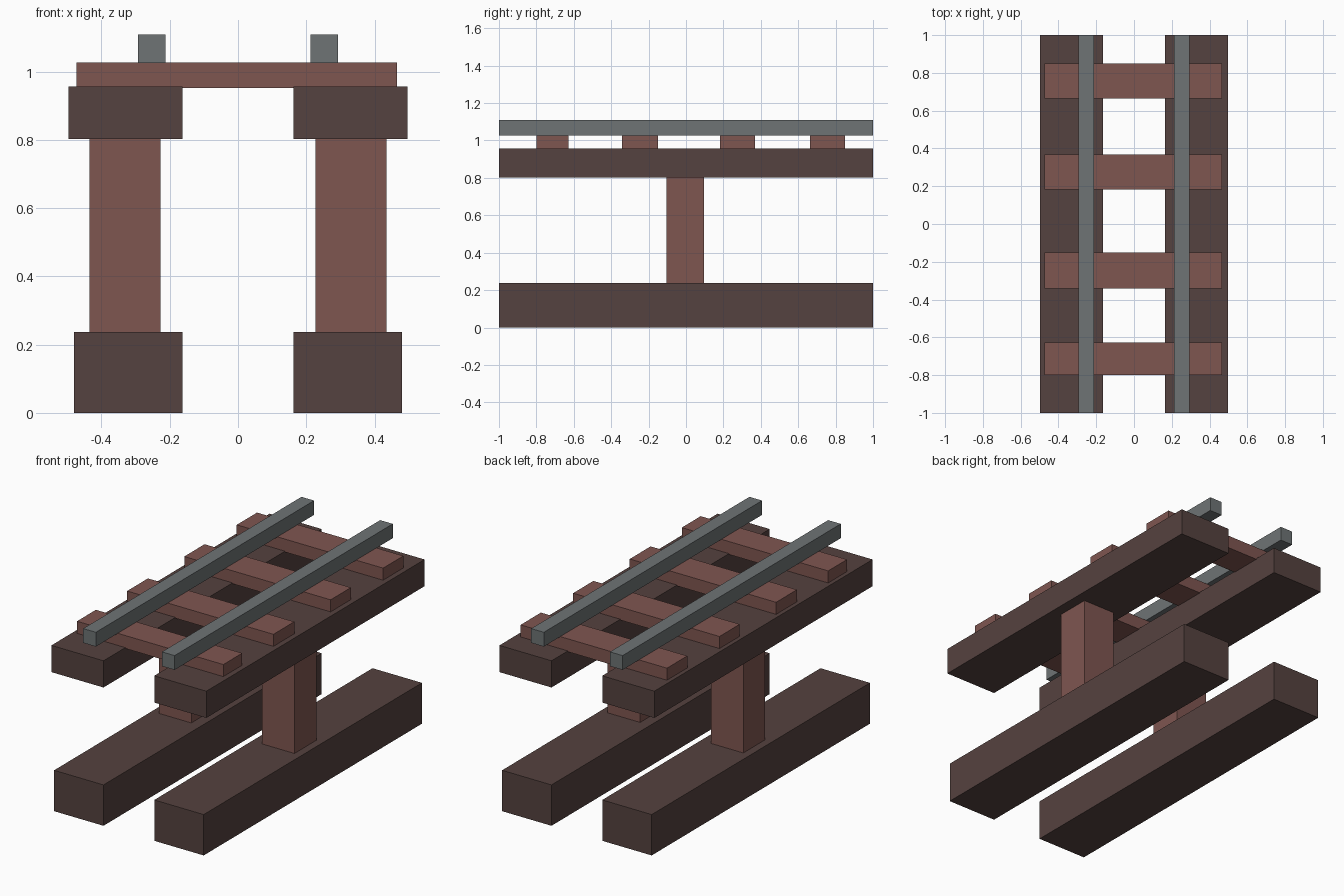
import bpy

if "Cube" in bpy.data.objects:
    bpy.data.objects.remove(bpy.data.objects["Cube"])


def material(name, rgb):
    m = bpy.data.materials.new(name)
    m.diffuse_color = (*rgb, 1)
    m.use_nodes = True
    m.node_tree.nodes["Principled BSDF"].inputs["Base Color"].default_value = m.diffuse_color
    return m


DARK = material("dark wood", (0.091, 0.054, 0.050))
BROWN = material("red brown wood", (0.212, 0.093, 0.081))
STEEL = material("grey steel", (0.156, 0.174, 0.178))


def box(name, x, y, z, mat):
    """Box from (min, max) ranges on each axis."""
    lo, hi = zip(x, y, z)
    bpy.ops.mesh.primitive_cube_add(size=1, location=[(a + b) / 2 for a, b in zip(lo, hi)])
    ob = bpy.context.object
    ob.name = name
    ob.scale = [b - a for a, b in zip(lo, hi)]
    bpy.ops.object.transform_apply(location=False, rotation=False, scale=True)
    ob.data.materials.append(mat)
    return ob


# Supports and rail on each side
for side, s in (("left", -1), ("right", 1)):
    def span(a, b):
        return tuple(sorted((s * a, s * b)))

    box(f"{side}_ground_beam", span(0.163, 0.48), (-1, 1), (0, 0.237), DARK)
    box(f"{side}_post", span(0.227, 0.435), (-0.104, 0.096), (0.23, 0.805), BROWN)
    box(f"{side}_top_beam", span(0.163, 0.497), (-1, 1), (0.802, 0.957), DARK)
    box(f"{side}_rail", span(0.212, 0.293), (-1, 1), (1.026, 1.109), STEEL)

# Cross sleepers, slightly unevenly spaced
for i, y in enumerate([(-0.80, -0.627), (-0.341, -0.15), (0.183, 0.369), (0.664, 0.85)], 1):
    box(f"sleeper_{i}", (-0.473, 0.466), y, (0.952, 1.027), BROWN)
